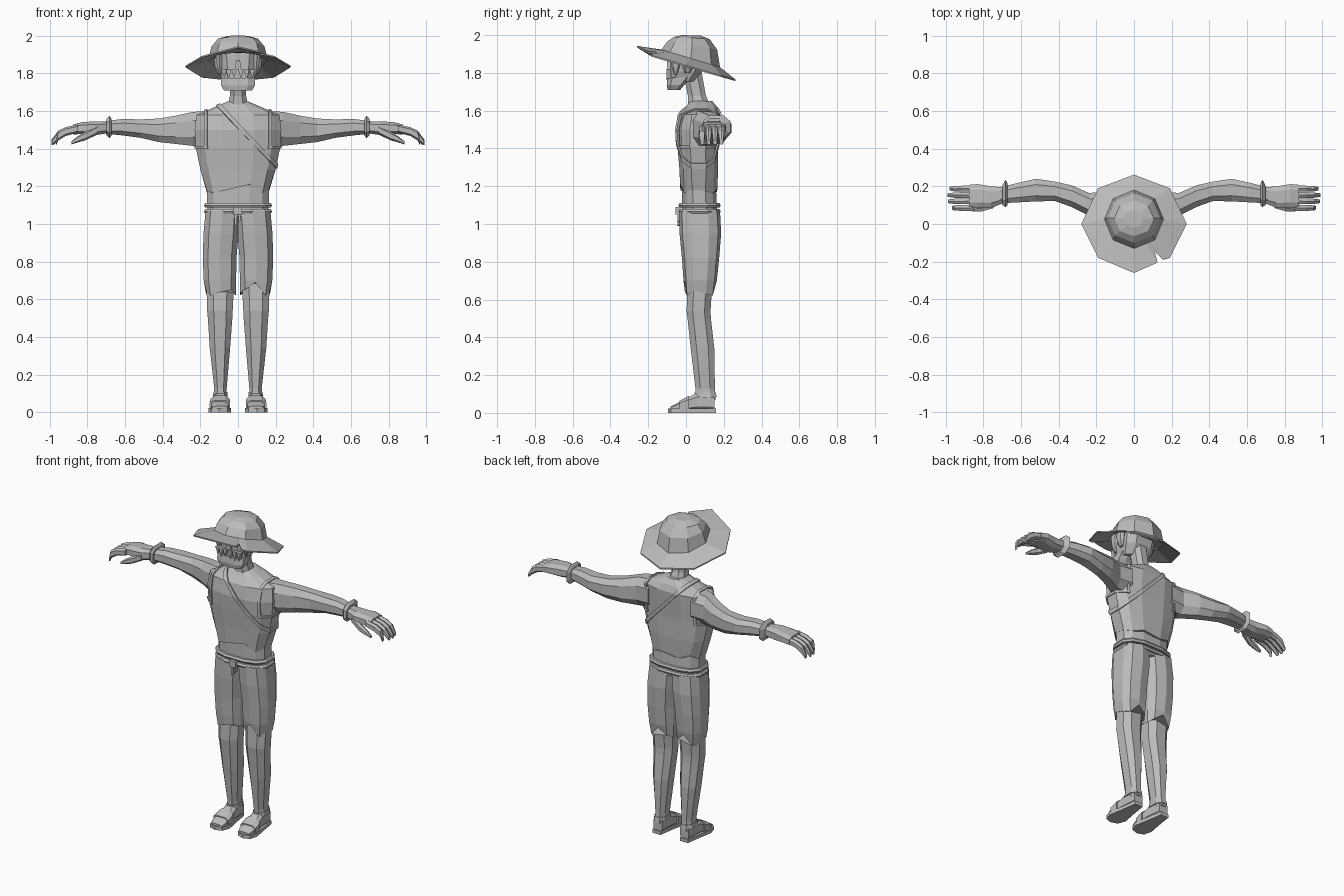
import bpy, bmesh, math
from mathutils import Vector

grey = bpy.data.materials.new("plain_grey")
grey.diffuse_color = (0.5, 0.5, 0.5, 1)


def finish(name, bm):
    bmesh.ops.recalc_face_normals(bm, faces=bm.faces[:])
    me = bpy.data.meshes.new(name)
    bm.to_mesh(me)
    bm.free()
    me.materials.append(grey)
    ob = bpy.data.objects.new(name, me)
    bpy.context.collection.objects.link(ob)
    return ob


def skin(name, rings, side=1, cap=True):
    """Join point rings into one flat-faced skin."""
    bm = bmesh.new()
    rows = [[bm.verts.new((p[0] * side, p[1], p[2])) for p in r] for r in rings]
    n = len(rows[0])
    for a, b in zip(rows, rows[1:]):
        for i in range(n):
            j = (i + 1) % n
            bm.faces.new((a[i], a[j], b[j], b[i]))
    if cap:
        bm.faces.new(rows[0])
        bm.faces.new(rows[-1])
    return finish(name, bm)


def loft(name, axis, rows, n=8, p=0.8, side=1, hem=None):
    """Rows are (position on axis, min1, max1, min2, max2)."""
    rings = []
    for k, (t, a0, a1, b0, b1) in enumerate(rows):
        ring = []
        for i in range(n):
            w = math.tau * (i + 0.5) / n
            c, s = math.cos(w), math.sin(w)
            c = math.copysign(abs(c) ** p, c) / math.cos(math.pi / n) ** p
            s = math.copysign(abs(s) ** p, s) / math.cos(math.pi / n) ** p
            u = (a0 + a1) / 2 + c * (a1 - a0) / 2
            v = (b0 + b1) / 2 + s * (b1 - b0) / 2
            d = hem[i % len(hem)] if hem and k == 0 else 0
            ring.append({'x': (t + d, u, v), 'y': (u, t + d, v), 'z': (u, v, t + d)}[axis])
        rings.append(ring)
    return skin(name, rings, side)


def slab(name, outline, y0, y1):
    """Front-facing plate from an x, z outline."""
    return skin(name, [[(x, y, z) for x, z in outline] for y in (y0, y1)])


# Shirt with a ragged hem, over the bare waist
shirt_rows = [(1.165, -.165, .165, -.03, .165), (1.29, -.2, .2, -.035, .17),
              (1.41, -.225, .225, -.045, .17), (1.5, -.23, .23, -.05, .175),
              (1.58, -.22, .22, -.035, .18), (1.62, -.125, .125, 0, .165),
              (1.65, -.055, .055, .02, .14)]
shirt = loft("shirt", 'z', shirt_rows, 12, 0.75,
             hem=[.01, 0, .02, .005, .03, 0, .01, 0, .015, .045, .0, .02])
loft("waist", 'z', [(1.04, -.162, .162, -.02, .165), (1.22, -.165, .165, -.022, .158)], 12, .75)


# Raised bands cut from the shirt surface
def band(name, planes):
    bm = bmesh.new()
    bm.from_mesh(shirt.data)
    for co, no in planes:
        geom = bm.verts[:] + bm.edges[:] + bm.faces[:]
        bmesh.ops.bisect_plane(bm, geom=geom, plane_co=co, plane_no=no, clear_outer=True)
    ob = finish(name, bm)
    mod = ob.modifiers.new("thickness", 'SOLIDIFY')
    mod.thickness, mod.offset = .016, 0


across = Vector((.72, 0, .69))
mid = Vector((.04, 0, 1.48))
band("chest_strap", [(mid + across * .011, across), (mid - across * .011, -across)])
for s, nm in ((1, "left"), (-1, "right")):
    band(nm + "_armhole_trim", [((s * .178, 0, 0), (s, 0, 0)), ((s * .162, 0, 0), (-s, 0, 0)),
                                ((0, 0, 1.4), (0, 0, -1))])
    band(nm + "_side_trim", [((s * .16, 0, 0), (-s, 0, 0)), ((0, 0, 1.415), (0, 0, 1)),
                             ((0, 0, 1.402), (0, 0, -1))])

# Rope belt with a hanging knot
for k, z in enumerate((1.055, 1.087)):
    loft("belt_%d" % k, 'z', [(z, -.174, .174, -.034, .178), (z + .012, -.181, .181, -.041, .184),
                              (z + .024, -.174, .174, -.034, .178)], 12, .75)
slab("belt_knot", [(-.025, 1.05), (-.025, 1.09), (.02, 1.09), (.02, 1.05)], -.055, -.03)
slab("belt_end_long", [(-.018, .99), (-.02, 1.06), (-.003, 1.06), (-.006, .995)], -.045, -.025)
slab("belt_end_short", [(.004, 1.01), (.0, 1.06), (.014, 1.06), (.012, 1.015)], -.045, -.025)

# Neck, head and jaw
loft("neck", 'z', [(1.6, -.06, .06, .01, .14), (1.68, -.043, .043, .01, .105),
                   (1.82, -.045, .045, -.02, .08)], 8, .8)
loft("head", 'z', [(1.755, -.08, .08, -.085, .04), (1.81, -.098, .098, -.085, .085),
                   (1.9, -.108, .108, -.085, .115), (1.95, -.09, .09, -.06, .1)], 8, .65)
loft("jaw", 'z', [(1.71, -.075, .075, -.098, -.03), (1.735, -.09, .09, -.102, -.01),
                  (1.775, -.092, .092, -.098, .03)], 8, .6)
slab("nose", [(-.018, 1.82), (-.01, 1.87), (.01, 1.87), (.018, 1.82)], -.1, -.08)
for k, (x, z) in enumerate([(-.075, 1.78), (-.05, 1.765), (-.022, 1.775), (.015, 1.768),
                            (.045, 1.762), (.075, 1.77)]):
    slab("whisker_%d" % k, [(x - .014, 1.82), (x + .014, 1.82), (x + .002, z)], -.104, -.08)
for s, nm in ((1, "left"), (-1, "right")):
    loft(nm + "_ear", 'z', [(1.8, .095, .108, -.005, .02), (1.83, .095, .122, -.015, .035),
                            (1.88, .095, .128, -.02, .04)], 6, .8, s)
    loft(nm + "_sidelock", 'z', [(1.79, .088, .1, -.06, -.05), (1.83, .085, .11, -.075, -.035),
                                 (1.9, .085, .118, -.08, -.02)], 6, .8, s)


# Hat crown: tilted octagons
def octagon(r, y0, y1, z, slope):
    out = []
    for i in range(8):
        w = math.tau * i / 8
        y = (y0 + y1) / 2 + math.sin(w) * (y1 - y0) / 2
        out.append((r * math.cos(w), y, z - slope * (y - .025)))
    return out


base = octagon(.157, -.13, .18, 1.877, .3)
skin("hat_crown", [base, octagon(.14, -.1, .165, 1.945, .16), octagon(.105, -.065, .125, 1.985, .06),
                   octagon(.05, -.02, .075, 1.999, .02)])

# Hat brim with a torn notch at the front
outer = [(.28, 0, 1.84), (.19, .19, 1.785), (0, .262, 1.765), (-.19, .19, 1.785),
         (-.28, 0, 1.84), (-.19, -.18, 1.893), (0, -.26, 1.943),
         (.125, -.205, 1.915), (.11, -.145, 1.905), (.155, -.19, 1.9), (.19, -.18, 1.893)]
b6, b7 = Vector(base[6]), Vector(base[7])
inner = base[:7] + [tuple(b6.lerp(b7, t)) for t in (.6, .7, .8)] + [base[7]]


def lower(ring, d):
    return [(x, y, z - d) for x, y, z in ring]


skin("hat_brim", [lower(inner, .012), lower(outer, .008), outer, inner], cap=False)

# Limbs, built once and mirrored
for s, nm in ((1, "left"), (-1, "right")):
    # Ragged shorts over the leg
    loft(nm + "_shorts_leg", 'z', [(.62, .012, .17, -.003, .15), (.7, .01, .182, -.01, .16),
                                   (.82, .008, .187, -.018, .172), (.95, -.003, .183, -.03, .182),
                                   (1.07, -.01, .172, -.034, .176)], 10, .75, s,
         hem=[.01, 0, .06, .02, .0, .015, .03, .07 if s > 0 else .02, .0, .03])
    loft(nm + "_leg", 'z', [(.07, .062, .128, .05, .158), (.13, .06, .126, .05, .153),
                            (.34, .042, .15, .025, .15), (.5, .03, .16, .008, .132),
                            (.54, .028, .164, .003, .13), (.7, .02, .168, .01, .14)], 8, .8, s)
    loft(nm + "_ankle_band", 'z', [(.085, .056, .134, .044, .162), (.108, .056, .13, .046, .158)], 8, .8, s)
    # Sandal
    loft(nm + "_foot", 'y', [(-.082, .058, .132, .01, .034), (-.05, .05, .142, .01, .05),
                             (.0, .05, .14, .01, .075), (.055, .056, .132, .01, .105),
                             (.152, .065, .125, .01, .1)], 8, .65, s)
    loft(nm + "_sandal_strap", 'y', [(-.035, .043, .15, .005, .064), (.015, .044, .146, .005, .09)],
         8, .65, s)
    sole = [(.07, .16), (.125, .16), (.14, .06), (.156, -.03), (.142, -.08), (.1, -.095),
            (.055, -.08), (.037, -.03), (.054, .06)]
    skin(nm + "_sole", [[(x, y, z) for x, y in sole] for z in (0, .022)], s)
    # Arm and cuff
    loft(nm + "_arm", 'x', [(.15, .0, .17, 1.42, 1.6), (.24, .045, .165, 1.415, 1.595),
                            (.33, .09, .205, 1.425, 1.575), (.42, .122, .225, 1.435, 1.56),
                            (.52, .12, .24, 1.458, 1.555), (.61, .115, .22, 1.47, 1.558),
                            (.71, .11, .195, 1.48, 1.545)], 8, .8, s)
    loft(nm + "_cuff", 'x', [(.672, .1, .215, 1.468, 1.56), (.682, .09, .235, 1.455, 1.575),
                             (.698, .1, .205, 1.47, 1.558)], 8, .8, s)
    # Hand
    loft(nm + "_palm", 'x', [(.69, .112, .195, 1.482, 1.545), (.76, .085, .2, 1.472, 1.545),
                             (.83, .085, .212, 1.478, 1.54), (.875, .088, .208, 1.475, 1.528)], 8, .7, s)
    for k, (y, end) in enumerate([(.085, .965), (.12, .987), (.153, .99), (.187, .98)]):
        loft("%s_finger_%d" % (nm, k), 'x',
             [(.85, y - .015, y + .018, 1.487, 1.525), (.915, y - .015, y + .016, 1.47, 1.512),
              (.955, y - .014, y + .014, 1.445, 1.492), (end, y - .009, y + .01, 1.42, 1.445)], 6, .8, s)
    loft(nm + "_thumb", 'x', [(.745, .085, .125, 1.478, 1.52), (.81, .066, .1, 1.447, 1.488),
                              (.85, .066, .094, 1.435, 1.465), (.885, .075, .09, 1.423, 1.437)], 6, .8, s)
